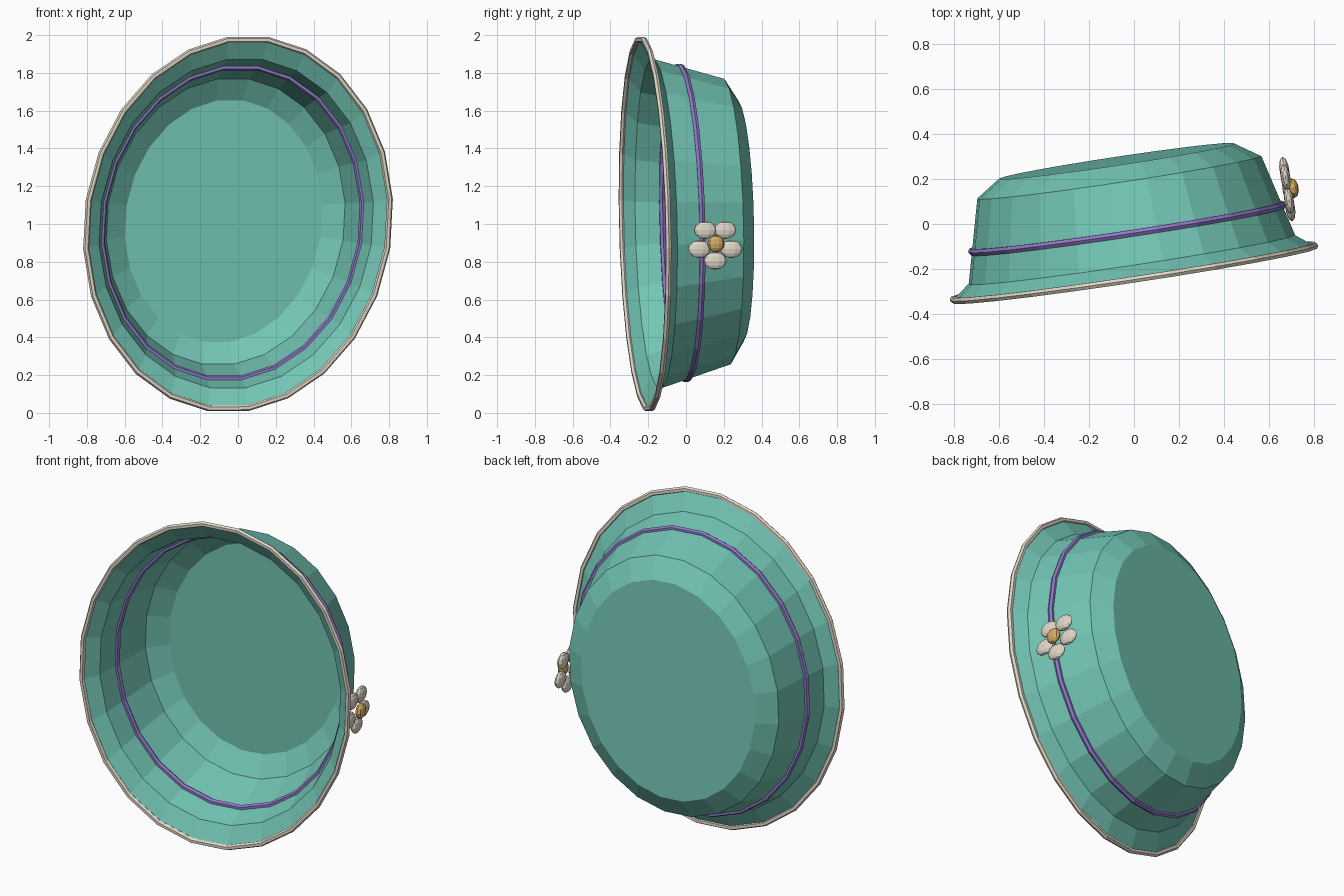
import bpy, bmesh
from math import sin, cos, pi, radians
from mathutils import Matrix, Vector

if "Cube" in bpy.data.objects:
    bpy.data.objects.remove(bpy.data.objects["Cube"])

SIDES = 24
YAW, ROLL = radians(8.7), radians(9)

# Hat frame: local x/y span the oval, local z runs along the crown axis
axis = Vector((-sin(YAW), cos(YAW), 0.03)).normalized()
side = Vector((cos(YAW), sin(YAW), 0)).normalized()
up = side.cross(axis)
side = axis.cross(up)
frame = Matrix((side, -up, -axis)).transposed()
if up.z < 0:
    up = -up
frame = Matrix((side, up, axis)).transposed().to_4x4()
roll = Matrix.Rotation(-ROLL, 4, 'Z')
hat_matrix = Matrix.Translation((0, -0.217, 1.0)) @ frame @ roll


def material(name, color):
    m = bpy.data.materials.new(name)
    m.diffuse_color = (*color, 1)
    m.use_nodes = True
    m.node_tree.nodes["Principled BSDF"].inputs["Base Color"].default_value = m.diffuse_color
    return m


teal = material("teal", (0.17, 0.56, 0.46))
purple = material("purple", (0.28, 0.19, 0.58))
cream = material("cream", (0.75, 0.69, 0.58))
gold = material("gold", (0.65, 0.40, 0.12))


def make(name, bm, mat, matrix):
    bm.transform(matrix)
    bmesh.ops.recalc_face_normals(bm, faces=bm.faces[:])
    me = bpy.data.meshes.new(name)
    bm.to_mesh(me)
    bm.free()
    me.materials.append(mat)
    ob = bpy.data.objects.new(name, me)
    bpy.context.collection.objects.link(ob)
    return ob


def bridge(bm, r0, r1):
    n = len(r0)
    for i in range(n):
        j = (i + 1) % n
        bm.faces.new((r0[i], r0[j], r1[j], r1[i]))


def oval(bm, a, b, d):
    return [bm.verts.new((a * cos(2 * pi * i / SIDES), b * sin(2 * pi * i / SIDES), d))
            for i in range(SIDES)]


def oval_tube(name, a, b, d, r, mat):
    bm = bmesh.new()
    rings = [oval(bm, a + r * cos(2 * pi * k / 6), b + r * cos(2 * pi * k / 6),
                  d + r * sin(2 * pi * k / 6)) for k in range(6)]
    for k in range(6):
        bridge(bm, rings[k], rings[(k + 1) % 6])
    make(name, bm, mat, hat_matrix)


# Hat shell: flared brim, crown wall, bevelled shoulder, flat top
bm = bmesh.new()
profile = [(0.81, 0.988, 0.0), (0.732, 0.88, 0.06), (0.637, 0.765, 0.43), (0.527, 0.648, 0.503)]
rings = [oval(bm, *p) for p in profile]
for r0, r1 in zip(rings, rings[1:]):
    bridge(bm, r0, r1)
bm.faces.new(rings[-1])
make("hat_shell", bm, teal, hat_matrix)

# Brim piping and ribbon
oval_tube("brim_piping", 0.81, 0.988, 0.0, 0.016, cream)
oval_tube("ribbon", 0.697, 0.835, 0.2, 0.017, purple)

# Flower on the right side: local x points outward
flower = Matrix.Translation((0.682, 0.155, 0.895)) @ Matrix.Rotation(YAW, 4, 'Z')


def blob(name, pos, size, mat):
    bm = bmesh.new()
    bmesh.ops.create_uvsphere(bm, u_segments=10, v_segments=6, radius=1)
    make(name, bm, mat, flower @ Matrix.Translation(pos) @ Matrix.Diagonal((*size, 1)))


for i in range(5):
    t = radians(-90 + 72 * i)
    blob(f"petal_{i + 1}", (0, 0.09 * cos(t), 0.09 * sin(t)), (0.022, 0.06, 0.047), cream)
blob("flower_center", (0.025, 0, 0), (0.026, 0.045, 0.045), gold)
